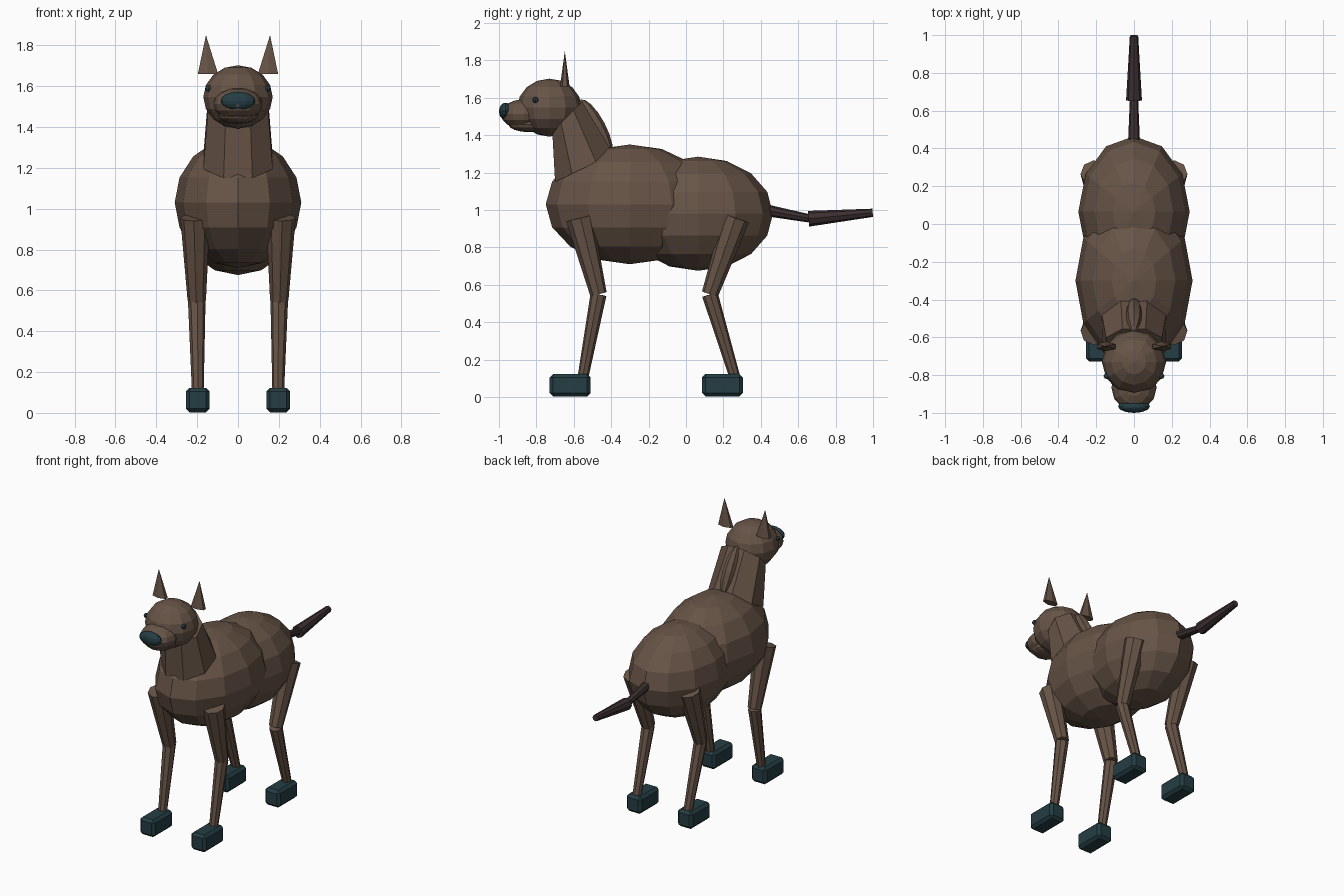
import bpy, bmesh, math
from mathutils import Vector, Matrix

if "Cube" in bpy.data.objects:
    bpy.data.objects.remove(bpy.data.objects["Cube"])


def mat(name, rgb):
    m = bpy.data.materials.new(name)
    m.diffuse_color = (*rgb, 1)
    m.use_nodes = True
    m.node_tree.nodes["Principled BSDF"].inputs["Base Color"].default_value = m.diffuse_color
    return m


BROWN = mat("brown coat", (0.135, 0.088, 0.062))
TEAL = mat("dark teal", (0.018, 0.047, 0.058))
TAIL = mat("dark tail", (0.046, 0.029, 0.030))


def finish(name, bm, material):
    bmesh.ops.recalc_face_normals(bm, faces=bm.faces)
    me = bpy.data.meshes.new(name)
    bm.to_mesh(me)
    bm.free()
    me.materials.append(material)
    ob = bpy.data.objects.new(name, me)
    bpy.context.collection.objects.link(ob)
    return ob


def ellipsoid(name, loc, radii, material, seg=12, rings=8, tilt=0):
    bm = bmesh.new()
    bmesh.ops.create_uvsphere(bm, u_segments=seg, v_segments=rings, radius=1)
    bm.transform(Matrix.Translation(loc) @ Matrix.Rotation(tilt, 4, 'X')
                 @ Matrix.Diagonal((*radii, 1)))
    return finish(name, bm, material)


def limb(name, a, b, ra, rb, material, seg=8):
    """Tapered cylinder from point a to point b."""
    a, b = Vector(a), Vector(b)
    d = b - a
    bm = bmesh.new()
    bmesh.ops.create_cone(bm, cap_ends=True, segments=seg, radius1=ra, radius2=rb, depth=d.length)
    bm.transform(Matrix.Translation((a + b) / 2) @ d.to_track_quat('Z', 'Y').to_matrix().to_4x4())
    return finish(name, bm, material)


def loft(name, rings, material, seg=8):
    """Skin between rings given as (front yz, back yz, half width)."""
    bm = bmesh.new()
    loops = []
    for (fy, fz), (by, bz), w in rings:
        loop = []
        for i in range(seg):
            t = 2 * math.pi * (i + 0.5) / seg
            k = 0.5 + 0.5 * math.cos(t) / math.cos(math.pi / seg)
            x = w * math.sin(t) / math.cos(math.pi / seg)
            loop.append(bm.verts.new((x, by + (fy - by) * k, bz + (fz - bz) * k)))
        loops.append(loop)
    for p, q in zip(loops, loops[1:]):
        for i in range(seg):
            j = (i + 1) % seg
            bm.faces.new((p[i], p[j], q[j], q[i]))
    bm.faces.new(loops[0])
    bm.faces.new(loops[-1])
    return finish(name, bm, material)


def hoof(name, x, y):
    bm = bmesh.new()
    bmesh.ops.create_cube(bm, size=1)
    bm.transform(Matrix.Translation((x, y, 0.063)) @ Matrix.Diagonal((0.116, 0.218, 0.12, 1)))
    bmesh.ops.bevel(bm, geom=bm.edges[:], offset=0.018, segments=1, affect='EDGES')
    return finish(name, bm, TEAL)


# Torso
ellipsoid("chest", (0, -0.30, 1.03), (0.31, 0.45, 0.32), BROWN)
ellipsoid("hindquarters", (0, 0.065, 0.98), (0.295, 0.40, 0.305), BROWN)

# Neck with a narrow ridge behind it
loft("neck", [((-0.70, 1.15), (-0.39, 1.30), 0.17),
              ((-0.715, 1.42), (-0.555, 1.58), 0.148)], BROWN)
ellipsoid("neck_ridge", (0, -0.485, 1.44), (0.045, 0.055, 0.17), BROWN, 8, 8, math.radians(28))

# Head
ellipsoid("head", (0, -0.73, 1.547), (0.17, 0.172, 0.155), BROWN)
ellipsoid("muzzle", (0, -0.865, 1.512), (0.12, 0.125, 0.08), BROWN)
ellipsoid("lower_jaw", (0, -0.84, 1.458), (0.10, 0.11, 0.042), BROWN)
ellipsoid("nose", (0, -0.965, 1.528), (0.085, 0.035, 0.045), TEAL)
ellipsoid("nose_bridge", (0, -0.972, 1.512), (0.04, 0.026, 0.022), BROWN, 8, 6)

for side, s in (("right", 1), ("left", -1)):
    ellipsoid(side + "_eye", (s * 0.145, -0.805, 1.588), (0.016, 0.016, 0.016), TEAL, 8, 6)

    # Flattened pointed ear leaning slightly outwards
    bm = bmesh.new()
    bmesh.ops.create_cone(bm, cap_ends=True, segments=6, radius1=0.057, radius2=0, depth=0.19)
    bm.transform(Matrix.Diagonal((1, 0.45, 1, 1)))
    for v in bm.verts:
        if v.co.z > 0:
            v.co.x += s * 0.01
    bm.transform(Matrix.Translation((s * 0.147, -0.648, 1.755)))
    finish(side + "_ear", bm, BROWN)

    # Legs: hip, knee and ankle positions along y
    for end, top, knee, ankle, foot in (("front", -0.57, -0.468, -0.55, -0.62),
                                        ("rear", 0.268, 0.128, 0.26, 0.195)):
        tag = f"{side}_{end}_"
        limb(tag + "upper_leg", (s * 0.21, top, 0.957), (s * 0.202, knee, 0.55), 0.073, 0.045, BROWN)
        limb(tag + "lower_leg", (s * 0.202, knee, 0.548), (s * 0.197, ankle, 0.11), 0.043, 0.029, BROWN)
        hoof(tag + "hoof", s * 0.197, foot)

# Tail
limb("tail_base", (0, 0.42, 1.0), (0, 0.66, 0.955), 0.032, 0.022, TAIL)
limb("tail_tuft", (0, 0.655, 0.953), (0, 0.998, 0.985), 0.042, 0.022, TAIL)
